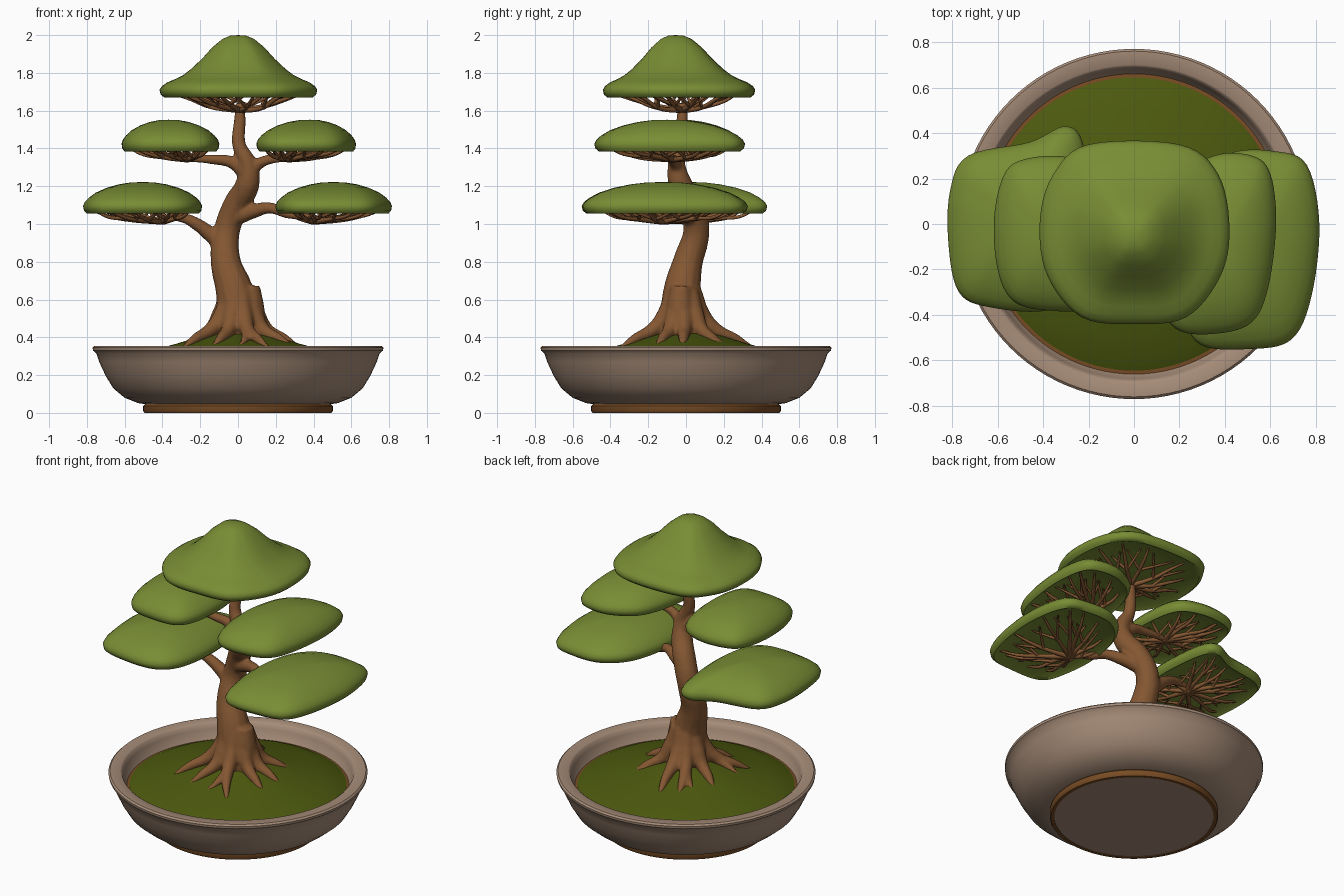
import bpy
import bmesh
import math
import random
from mathutils import Vector

random.seed(4)
if "Cube" in bpy.data.objects:
    bpy.data.objects.remove(bpy.data.objects["Cube"])


def material(name, *srgb):
    col = [((c / 255 + 0.055) / 1.055) ** 2.4 for c in srgb] + [1]
    mat = bpy.data.materials.new(name)
    mat.use_nodes = True
    mat.diffuse_color = col
    shader = mat.node_tree.nodes["Principled BSDF"]
    shader.inputs["Base Color"].default_value = col
    shader.inputs["Roughness"].default_value = 0.8
    return mat


LEAF = material("leaf green", 120, 140, 52)
MOSS = material("moss green", 76, 89, 14)
BARK = material("bark brown", 132, 87, 50)
CLAY = material("grey clay", 166, 140, 120)
EARTH = material("earth brown", 120, 76, 36)


def activate(obj):
    bpy.ops.object.select_all(action='DESELECT')
    obj.select_set(True)
    bpy.context.view_layer.objects.active = obj


def finish(name, bm, mat, angle=50):
    """Turn a bmesh into a smooth shaded object."""
    bmesh.ops.remove_doubles(bm, verts=bm.verts, dist=0.0001)
    bmesh.ops.recalc_face_normals(bm, faces=bm.faces)
    mesh = bpy.data.meshes.new(name)
    bm.to_mesh(mesh)
    bm.free()
    mesh.materials.append(mat)
    obj = bpy.data.objects.new(name, mesh)
    bpy.context.collection.objects.link(obj)
    activate(obj)
    bpy.ops.object.shade_smooth_by_angle(angle=math.radians(angle))
    return obj


def loft(name, rings, mat, angle=50):
    """Skin a stack of closed rings that all have the same point count."""
    bm = bmesh.new()
    loops = [[bm.verts.new(p) for p in ring] for ring in rings]
    n = len(loops[0])
    for a, b in zip(loops, loops[1:]):
        for i in range(n):
            j = (i + 1) % n
            bm.faces.new((a[i], a[j], b[j], b[i]))
    bmesh.ops.dissolve_degenerate(bm, dist=0.00001, edges=bm.edges)
    return finish(name, bm, mat, angle)


def lathe(name, profile, mat, angle=40, n=96):
    turn = [math.tau * i / n for i in range(n)]
    rings = [[(r * math.cos(a), r * math.sin(a), z) for a in turn] for r, z in profile]
    return loft(name, rings, mat, angle)


def limbs(name, paths, sides=2):
    """Tapered round limbs; each path is a list of (x, y, z, radius)."""
    curve = bpy.data.curves.new(name, 'CURVE')
    curve.dimensions = '3D'
    curve.bevel_depth = 1
    curve.bevel_resolution = sides
    curve.resolution_u = 5
    curve.use_fill_caps = True
    for path in paths:
        spline = curve.splines.new('BEZIER')
        spline.bezier_points.add(len(path) - 1)
        for point, (x, y, z, r) in zip(spline.bezier_points, path):
            point.co = (x, y, z)
            point.radius = r
        for point in spline.bezier_points:
            point.handle_left_type = point.handle_right_type = 'AUTO'
    curve.materials.append(BARK)
    obj = bpy.data.objects.new(name, curve)
    bpy.context.collection.objects.link(obj)
    activate(obj)
    bpy.ops.object.convert(target='MESH')
    obj = bpy.context.view_layer.objects.active
    bpy.ops.object.shade_smooth()
    return obj


def smooth_outline(points, steps=6):
    """Closed Catmull-Rom curve through flat points."""
    pts = [Vector(p) for p in points]
    out = []
    for i in range(len(pts)):
        a, b, c, d = (pts[(i + k) % len(pts)] for k in (-1, 0, 1, 2))
        for s in range(steps):
            t = s / steps
            out.append(0.5 * (2 * b + (c - a) * t + (2 * a - 5 * b + 4 * c - d) * t * t
                              + (3 * b - a - 3 * c + d) * t ** 3))
    return out


# Pot, foot ring, earth and moss mound
lathe("pot", [(0, .004), (.485, .004), (.485, .045), (.53, .052), (.6, .08), (.66, .13),
              (.7, .195), (.735, .27), (.75, .315), (.768, .33), (.77, .345), (.76, .355),
              (.7, .355), (.69, .348), (.68, .32), (.655, .24), (.6, .2), (0, .2)], CLAY)
lathe("pot_foot", [(.475, .02), (.475, 0), (.495, 0), (.502, .01), (.502, .036),
                   (.49, .047), (.475, .047)], EARTH)
lathe("earth_bed", [(0, .22), (.663, .22), (.663, .257), (.64, .26), (0, .26)], EARTH)
lathe("moss_mound", [(0, .23), (.645, .23), (.645, .262), (.6, .285), (.5, .32),
                     (.33, .365), (.2, .405), (.1, .43), (0, .44)], MOSS)

# Trunk, burl and main branches
wood = [
    [(0, -.02, .34, .14), (0, -.025, .5, .115), (-.02, -.02, .65, .1), (-.065, .01, .8, .08),
     (-.06, .055, .96, .07), (-.01, .03, 1.1, .07), (.05, -.03, 1.21, .065),
     (.055, -.05, 1.31, .048), (.005, -.04, 1.42, .037), (.01, -.02, 1.55, .032),
     (.01, -.02, 1.64, .024)],
    [(.07, -.03, .4, .09), (.065, -.03, .56, .075), (.06, -.025, .67, .058)],
    [(-.07, .05, .88, .05), (-.14, .05, .94, .042), (-.22, .04, 1.0, .034),
     (-.3, .03, 1.035, .026), (-.42, .02, 1.03, .016)],
    [(0, .02, 1.04, .045), (.09, -.02, 1.07, .038), (.17, -.06, 1.085, .03),
     (.26, -.09, 1.055, .026), (.42, -.12, 1.03, .016)],
    [(.05, -.04, 1.25, .04), (-.03, -.04, 1.325, .033), (-.12, -.04, 1.34, .027),
     (-.2, -.04, 1.345, .022), (-.3, -.04, 1.345, .014)],
    [(.05, -.04, 1.26, .04), (.12, -.06, 1.325, .03), (.19, -.07, 1.345, .025),
     (.3, -.08, 1.345, .015)],
]

# Spreading roots, some of them forked
ROOTS = 9
for i in range(ROOTS):
    a = math.tau * (i + random.uniform(-.2, .2)) / ROOTS + .1
    reach = random.uniform(.9, 1.08)
    bend = random.uniform(-.2, .2)

    def at(r, z, rad, twist=0):
        return (r * math.cos(a + twist), r * math.sin(a + twist) - .015, z, rad)

    wood.append([at(.05, .64, .05), at(.1, .51, .05), at(.17 * reach, .435, .038),
                 at(.26 * reach, .395, .028, bend / 2), at(.36 * reach, .34, .012, bend)])
    if i % 2:
        wood.append([at(.15, .44, .032), at(.24, .395, .024, -bend),
                     at(.33, .345, .012, -bend * 2)])

trunk = limbs("trunk_and_roots", wood, 4)
remesh = trunk.modifiers.new("fuse", 'REMESH')
remesh.mode = 'VOXEL'
remesh.voxel_size = .011
remesh.use_smooth_shade = True
soften = trunk.modifiers.new("soften", 'SMOOTH')
soften.iterations = 4
for mod in ("fuse", "soften"):
    bpy.ops.object.modifier_apply(modifier=mod)

# Foliage pads with fans of twigs beneath; profiles are (spread, height)
RIM = [(1, .04), (.985, .015), (.94, 0), (.88, .012), (.6, .028), (0, .03)]
FLAT = [(0, .167), (.2, .165), (.4, .155), (.6, .137), (.78, .112), (.9, .085), (.97, .062)] + RIM
DOME = [(0, .33), (.1, .327), (.2, .31), (.33, .265), (.46, .205), (.6, .15), (.7, .118),
        (.8, .097), (.9, .08), (.97, .06)] + RIM


def pad(name, base, hub, profile, outline):
    edge = smooth_outline(outline)
    mid = sum(edge, Vector((0, 0))) / len(edge)
    rings = [[(*mid.lerp(p, s), base + z) for p in edge] for s, z in profile]
    loft(name, rings, LEAF, 60)
    twigs = []
    hub = Vector(hub)
    count = 12

    def under(u, spread):
        p = edge[int(u * len(edge)) % len(edge)]
        return Vector((*mid.lerp(p, spread), base + .02))

    for i in range(count):
        u = (i + random.uniform(-.25, .25)) / count
        tip = under(u, random.uniform(.75, .88))
        joint = hub.lerp(tip, random.uniform(.4, .5))
        joint.z = hub.z + (base - hub.z) * random.uniform(.2, .5)
        bend = joint.lerp(tip, .55)
        bend.z = base - random.uniform(.005, .02)
        twigs.append([(*hub, .016), (*joint, .012), (*bend, .01), (*tip, .006)])
        for side in (-.06, .06):
            end = under(u + side, random.uniform(.55, .75))
            twigs.append([(*joint, .01), (*joint.lerp(end, .6), .008), (*end, .005)])
    limbs(name + "_twigs", twigs, 1)


pad("crown_pad", 1.67, (.01, -.02, 1.6), DOME,
    [(-.2, .35), (.2, .35), (.37, .22), (.42, -.02), (.38, -.23), (.23, -.41),
     (0, -.44), (-.23, -.41), (-.38, -.23), (-.415, 0), (-.36, .21)])
pad("upper_left_pad", 1.385, (.27, -.07, 1.34), FLAT,
    [(.35, .3), (.52, .3), (.6, .22), (.625, 0), (.59, -.28), (.52, -.43),
     (.38, -.48), (.2, -.47), (.12, -.35), (.1, -.1), (.18, .18)])
pad("upper_right_pad", 1.385, (-.27, -.04, 1.34), FLAT,
    [(-.3, .295), (-.48, .285), (-.57, .22), (-.615, .03), (-.6, -.2), (-.53, -.34),
     (-.38, -.38), (-.2, -.37), (-.12, -.25), (-.1, 0), (-.15, .22)])
pad("lower_left_pad", 1.055, (.4, -.12, 1.01), FLAT,
    [(.42, .31), (.62, .32), (.76, .26), (.815, 0), (.78, -.32), (.69, -.51),
     (.5, -.55), (.29, -.53), (.22, -.38), (.2, -.1), (.27, .17)])
pad("lower_right_pad", 1.055, (-.4, .02, 1.01), FLAT,
    [(-.3, .43), (-.46, .36), (-.73, .3), (-.81, .14), (-.815, -.1), (-.77, -.3),
     (-.64, -.365), (-.38, -.38), (-.24, -.27), (-.19, 0), (-.22, .34)])
